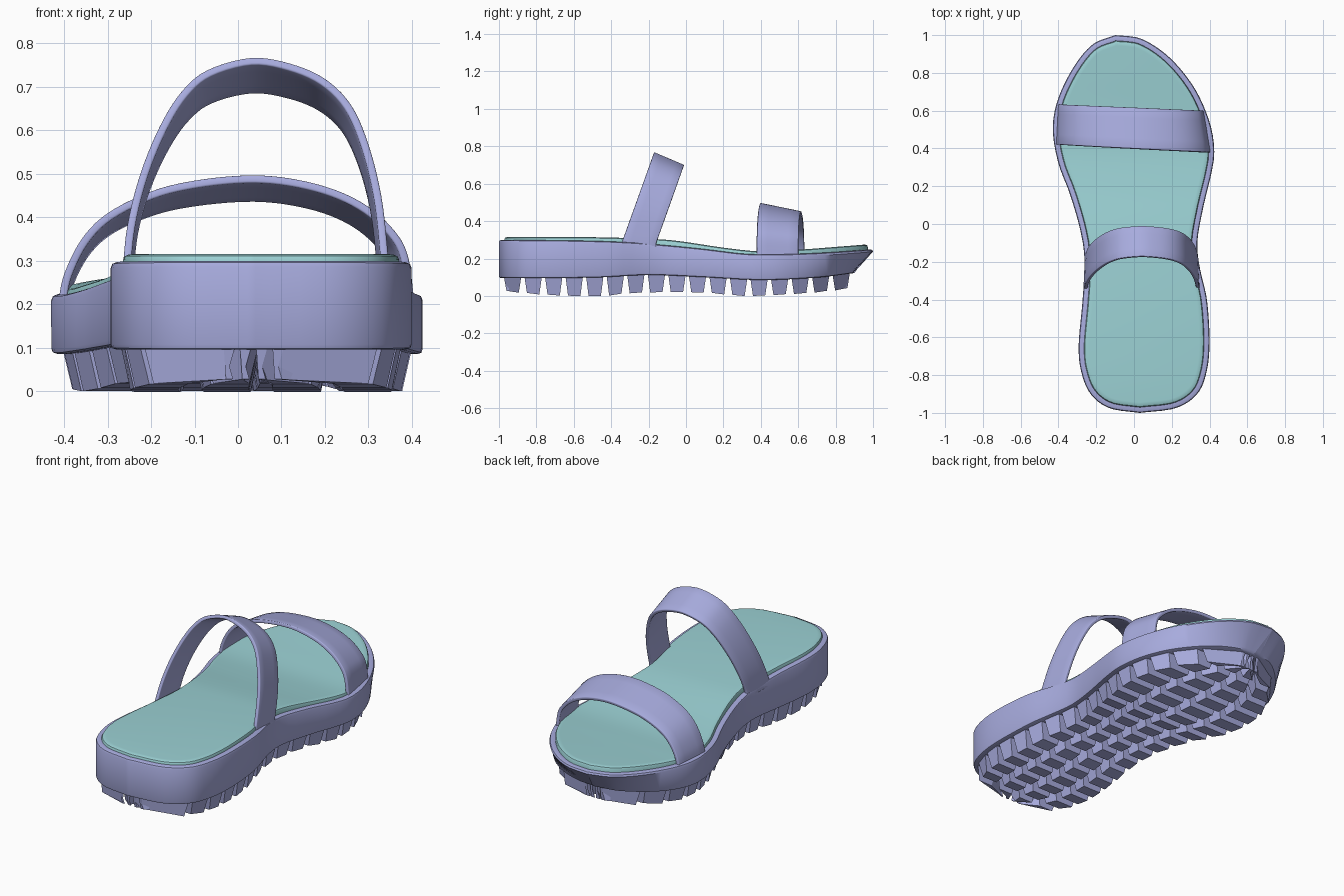
import bpy, bmesh, math
from mathutils import Vector

if "Cube" in bpy.data.objects:
    bpy.data.objects.remove(bpy.data.objects["Cube"])


def material(name, rgb):
    m = bpy.data.materials.new(name)
    m.diffuse_color = (*rgb, 1)
    m.use_nodes = True
    m.node_tree.nodes["Principled BSDF"].inputs["Base Color"].default_value = m.diffuse_color
    return m


BLUE = material("periwinkle rubber", (0.39, 0.41, 0.73))
TEAL = material("teal footbed", (0.33, 0.64, 0.66))


def finish(name, bm, mat, angle=35, recalc=True):
    if recalc:
        bmesh.ops.recalc_face_normals(bm, faces=bm.faces)
    me = bpy.data.meshes.new(name)
    bm.to_mesh(me)
    bm.free()
    me.materials.append(mat)
    ob = bpy.data.objects.new(name, me)
    bpy.context.collection.objects.link(ob)
    bpy.ops.object.select_all(action='DESELECT')
    ob.select_set(True)
    bpy.context.view_layer.objects.active = ob
    if angle:
        bpy.ops.object.shade_smooth_by_angle(angle=math.radians(angle))
    return ob


def spline(pts, steps):
    # Smooth open curve through the points
    p = [Vector(q) for q in pts]
    p = [2 * p[0] - p[1]] + p + [2 * p[-1] - p[-2]]
    out = []
    for i in range(1, len(p) - 2):
        a, b, c, d = p[i - 1:i + 3]
        for k in range(steps):
            t = k / steps
            out.append(0.5 * (2 * b + (c - a) * t + (2 * a - 5 * b + 4 * c - d) * t * t
                              + (3 * b - a - 3 * c + d) * t ** 3))
    return out + [p[-2]]


def lookup(poly, v, key, val):
    # Linear lookup along a curve that rises in one axis
    if v <= poly[0][key]:
        return poly[0][val]
    for a, b in zip(poly, poly[1:]):
        if a[key] <= v <= b[key] and b[key] > a[key]:
            return a[val] + (b[val] - a[val]) * (v - a[key]) / (b[key] - a[key])
    return poly[-1][val]


def height(pts):
    c = spline(pts, 8)
    return lambda y: lookup(c, y, 0, 1)


# Foot outline, heel to toe on each side
LEFT = [(.03, -1), (-.13, -.975), (-.23, -.90), (-.28, -.78), (-.293, -.64), (-.272, -.4), (-.262, -.19),
        (-.285, -.03), (-.34, .16), (-.40, .32), (-.43, .5), (-.403, .66), (-.32, .83), (-.22, .95), (-.10, 1)]
RIGHT = [(.03, -1), (.22, -.975), (.335, -.90), (.385, -.78), (.40, -.62), (.386, -.4), (.35, -.24),
         (.335, -.1), (.365, .08), (.41, .27), (.425, .39), (.40, .54), (.32, .72), (.19, .88), (.04, .98), (-.10, 1)]
left, right = spline(LEFT, 10), spline(RIGHT, 10)
N = 64
ys = [-math.cos(math.pi * i / N) for i in range(N + 1)]
ring0 = [Vector((lookup(left, y, 1, 0), y)) for y in ys]
ring0 += [Vector((lookup(right, y, 1, 0), y)) for y in ys[-2:0:-1]]

sole_top = height([(-1, .30), (-.55, .295), (-.3, .286), (-.1, .27), (.1, .25), (.3, .226), (.45, .222),
                   (.6, .225), (.8, .235), (1, .25)])
sole_bottom = height([(-1, .095), (-.5, .098), (-.2, .112), (.1, .1), (.4, .085), (.7, .098), (.9, .122), (1, .13)])
bed_top = height([(-1, .316), (-.5, .314), (-.15, .303), (0, .288), (.2, .258), (.4, .238), (.6, .247),
                  (.8, .262), (1, .278)])
tread_z = height([(-1, .03), (-.8, .01), (-.6, 0), (-.45, 0), (-.25, .018), (.1, .018), (.3, 0), (.5, .007),
                  (.7, .02), (.9, .045)])


def inset(amount, toe=0):
    out = []
    for i, p in enumerate(ring0):
        t = (ring0[(i + 1) % len(ring0)] - ring0[i - 1]).normalized()
        d = amount + toe * max(0, (p.y - .5) / .5) ** 2
        out.append(p + Vector((t.y, -t.x)) * d)
    return out


def loft(name, layers, mat):
    # layers: (outline, height function, offset), bottom to top, with caps
    bm = bmesh.new()
    rings = [[bm.verts.new((p.x, p.y, f(p.y) + dz)) for p in o] for o, f, dz in layers]
    n = 2 * N
    for a, b in zip(rings, rings[1:]):
        for i in range(n):
            bm.faces.new((a[i], a[(i + 1) % n], b[(i + 1) % n], b[i]))
    for r in (rings[0], rings[-1]):
        for i in range(N):
            ids = dict.fromkeys((i, i + 1, (n - i - 1) % n, (n - i) % n))
            bm.faces.new([r[k] for k in ids])
    return finish(name, bm, mat)


# Midsole with rounded rims and an undercut toe
loft("midsole", [(inset(.012, .1), sole_bottom, 0), (inset(.003, .1), sole_bottom, .003),
                 (inset(0, .097), sole_bottom, .012), (inset(0), sole_top, -.014),
                 (inset(.004), sole_top, -.004), (inset(.014), sole_top, 0),
                 (inset(.03), sole_top, 0), (inset(.034), sole_top, -.005)], BLUE)

# Footbed
loft("footbed", [(inset(.029), sole_top, -.02), (inset(.029), bed_top, -.013), (inset(.033), bed_top, -.005),
                 (inset(.042), bed_top, -.001), (inset(.055), bed_top, 0)], TEAL)

# Tread: rows of tapered lugs that follow the outline
base = inset(.018, .1)
base_l, base_r = base[:N + 1], [base[0]] + base[:N - 1:-1]
ROWS, COLS, Y0, Y1 = 17, 4, -.982, .885
pitch = (Y1 - Y0) / ROWS
bm = bmesh.new()
for r in range(ROWS):
    for c in range(COLS):
        lo, hi = [], []
        ya, yb = Y0 + r * pitch + .008, Y0 + (r + 1) * pitch - .008
        for y, u, sx, sy in ((ya, c, 1, 1), (ya, c + 1, -1, 1), (yb, c + 1, -1, -1), (yb, c, 1, -1)):
            xl, xr = lookup(base_l, y, 1, 0), lookup(base_r, y, 1, 0)
            x = xl + (xr - xl) * u / COLS
            hi.append(bm.verts.new((x + sx * .005, y, sole_bottom(y) + .01)))
            lo.append(bm.verts.new((x + sx * .027, y + sy * .014, tread_z(y))))
        bm.faces.new(lo)
        bm.faces.new(hi)
        for i in range(4):
            j = (i + 1) % 4
            bm.faces.new((lo[i], lo[j], hi[j], hi[i]))
finish("tread_lugs", bm, BLUE, angle=0)


def strap(name, path, rear, front, across=4):
    # rear and front give the two edges of the band for each path point
    bm = bmesh.new()
    rows = []
    for p in spline(path, 5):
        a, b = Vector(rear(*p)), Vector(front(*p))
        rows.append([bm.verts.new(a.lerp(b, k / across)) for k in range(across + 1)])
    for a, b in zip(rows, rows[1:]):
        for k in range(across):
            bm.faces.new((a[k], b[k], b[k + 1], a[k + 1]))
    ob = finish(name, bm, BLUE, recalc=False)
    s = ob.modifiers.new("thickness", 'SOLIDIFY')
    s.thickness, s.offset = .018, -1
    b = ob.modifiers.new("soft edges", 'BEVEL')
    b.width, b.segments, b.angle_limit = .004, 2, math.radians(50)


def rise(z, z0, z1):
    return max(0, (z - z0) / (z1 - z0))


# Toe strap
strap("toe_strap",
      [(-.415, .20), (-.40, .27), (-.36, .35), (-.30, .41), (-.2, .46), (-.1, .485), (.02, .497), (.12, .49),
       (.22, .465), (.30, .425), (.36, .37), (.392, .31), (.407, .20)],
      lambda x, z: (x, .40 - .05 * x, z),
      lambda x, z: (x * (.91 if x > 0 else .975), .617 - .04 * x, z - .045 * rise(z, .23, .5)))

# Instep strap, leaning forward
strap("instep_strap",
      [(-.268, .25), (-.255, .38), (-.225, .5), (-.18, .61), (-.13, .69), (-.07, .74), (.03, .768), (.12, .755),
       (.2, .72), (.26, .66), (.30, .57), (.33, .45), (.345, .32), (.348, .25)],
      lambda x, z: (x, -.345 + .175 * rise(z, .28, .768), z),
      lambda x, z: (x * .97, -.16 + .15 * rise(z, .28, .768), z - .068 * rise(z, .28, .768)))
